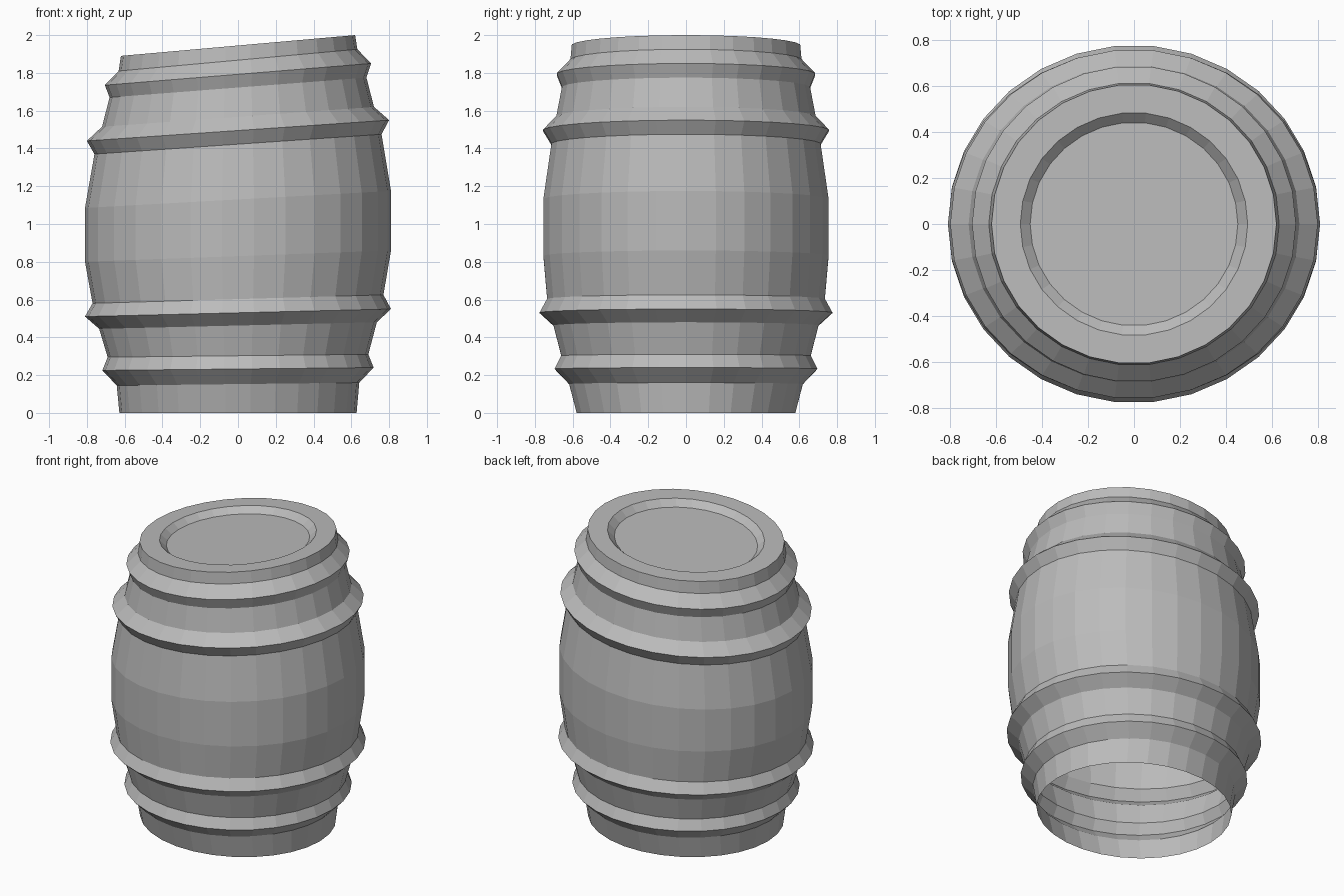
import bpy, bmesh
from math import cos, sin, tau

SIDES = 30

cube = bpy.data.objects.get("Cube")
if cube:
    bpy.data.objects.remove(cube)

grey = bpy.data.materials.new("barrel_grey")
grey.use_nodes = True
grey.diffuse_color = (0.5, 0.5, 0.5, 1)
grey.node_tree.nodes["Principled BSDF"].inputs["Base Color"].default_value = (0.5, 0.5, 0.5, 1)


def loft(name, rings, capped=False):
    """Skin elliptical rings given as (x radius, y radius, left-edge z, right-edge z)."""
    bm = bmesh.new()
    loops = []
    for rx, ry, z_low, z_high in rings:
        loop = []
        for i in range(SIDES):
            a = tau * i / SIDES
            z = (z_low + z_high) / 2 + cos(a) * (z_high - z_low) / 2
            loop.append(bm.verts.new((rx * cos(a), ry * sin(a), z)))
        loops.append(loop)
    for lower, upper in zip(loops, loops[1:]):
        for i in range(SIDES):
            j = (i + 1) % SIDES
            bm.faces.new((lower[i], lower[j], upper[j], upper[i]))
    if capped:
        bm.faces.new(loops[-1])
    mesh = bpy.data.meshes.new(name)
    bm.to_mesh(mesh)
    bm.free()
    mesh.materials.append(grey)
    obj = bpy.data.objects.new(name, mesh)
    bpy.context.collection.objects.link(obj)
    return obj


# Ring outlines, tilting more towards the top
foot = (0.628, 0.582, 0.0, 0.0)
top_rim = (0.62, 0.608, 1.89, 2.0)
hoop_rings = [
    # underside, peak and upper edge of each hoop
    [(0.642, 0.622, 0.145, 0.16), (0.718, 0.699, 0.225, 0.24), (0.69, 0.664, 0.295, 0.31)],
    [(0.735, 0.705, 0.445, 0.48), (0.81, 0.779, 0.51, 0.55), (0.77, 0.739, 0.58, 0.625)],
    [(0.76, 0.716, 1.37, 1.475), (0.80, 0.76, 1.44, 1.55), (0.72, 0.69, 1.515, 1.62)],
    [(0.68, 0.66, 1.67, 1.775), (0.705, 0.688, 1.735, 1.85), (0.632, 0.615, 1.81, 1.925)],
]
belly = [(0.81, 0.759, 0.80, 0.86), (0.81, 0.759, 1.085, 1.175)]

# Hoops
hoop_names = ["bottom_hoop", "lower_hoop", "upper_hoop", "top_hoop"]
for name, rings in zip(hoop_names, hoop_rings):
    loft(name, rings)

# Wall sections between the hoops, open at the foot
h1, h2, h3, h4 = hoop_rings
loft("foot_wall", [foot, h1[0]])
loft("lower_wall", [h1[2], h2[0]])
loft("belly_wall", [h2[2], *belly, h3[0]])
loft("upper_wall", [h3[2], h4[0]])
loft("rim_wall", [h4[2], top_rim])

# Lid with a shallow sunken panel, lying in the plane of the rim
slope = (top_rim[3] - top_rim[2]) / 2 / top_rim[0]


def lid_ring(rx, ry, drop):
    mid = (top_rim[2] + top_rim[3]) / 2 - drop
    return (rx, ry, mid - slope * rx, mid + slope * rx)


loft("lid", [top_rim, lid_ring(0.495, 0.485, 0), lid_ring(0.452, 0.443, 0.04)], capped=True)
